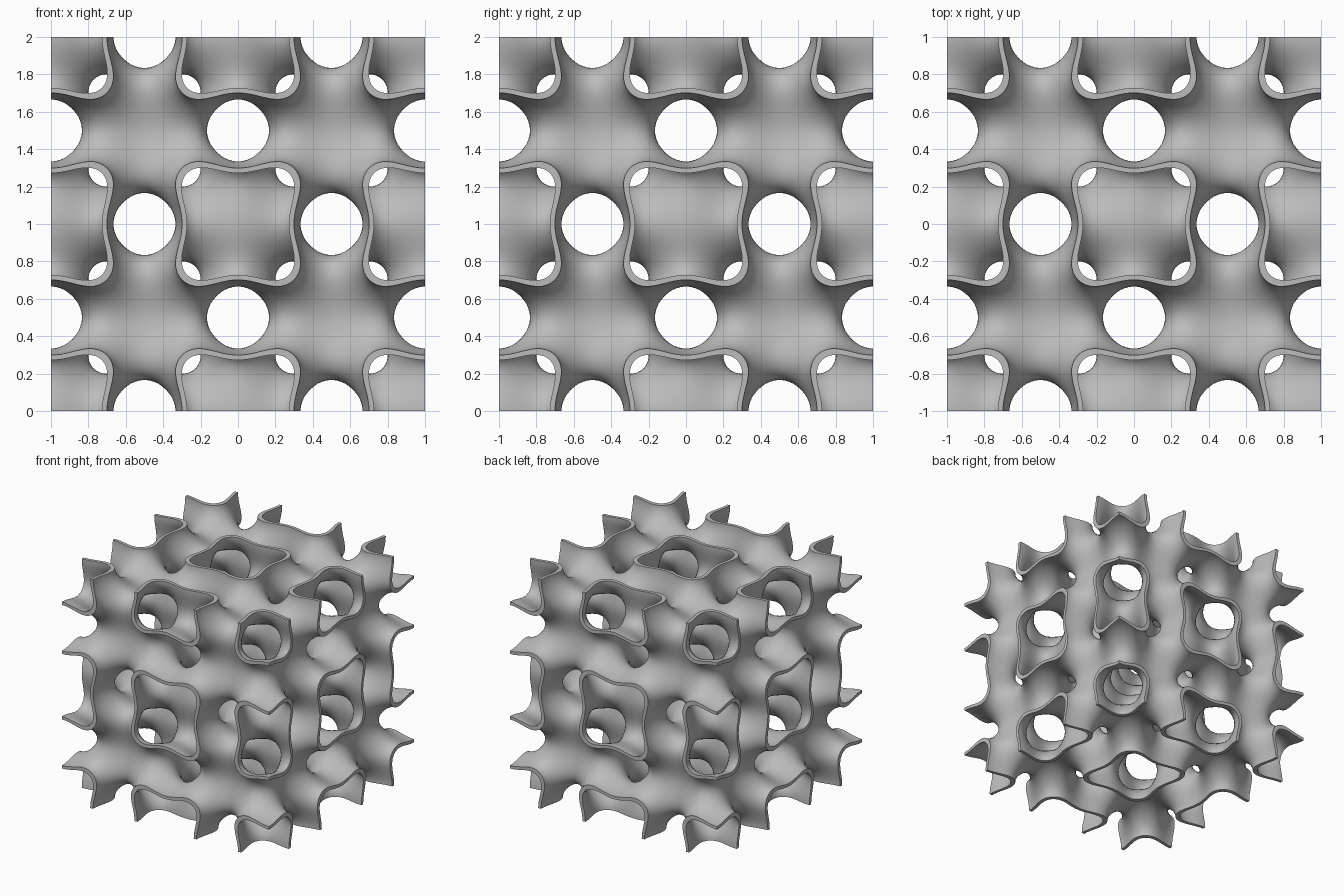
import bpy
import bmesh
from math import cos, tau, radians
from mathutils import Vector

WALL = 0.4          # level offset either side of the middle surface
ALONG, ACROSS = 10, 12   # divisions per hexagon edge, and along the tube

cube = bpy.data.objects.get("Cube")
if cube:
    bpy.data.objects.remove(cube, do_unlink=True)


def field(p):
    """Periodic body-centred lattice surface with a period of one unit."""
    a, b, c = (cos(tau * v) for v in p)
    doubles = sum(cos(2 * tau * v) for v in p)
    return 2 * (a * b + b * c + c * a) - doubles


def crossing(start, end, level):
    """Point between start and end where the field reaches the level."""
    low, high = 0.0, 1.0
    for _ in range(32):
        mid = (low + high) / 2
        if field(start.lerp(end, mid)) < level:
            low = mid
        else:
            high = mid
    return start.lerp(end, low)


# Hexagon of cube edges that circles the diagonal of one eighth cell
corners = [Vector(c) / 2 for c in ((1, 0, 0), (1, 1, 0), (0, 1, 0),
                                   (0, 1, 1), (0, 0, 1), (1, 0, 1))]
ring, rim_axis = [], []
for i, start in enumerate(corners):
    end = corners[(i + 1) % 6]
    axis = next(a for a in range(3) if start[a] == end[a] == 0)
    for k in range(ALONG):
        ring.append(start.lerp(end, k / ALONG))
        rim_axis.append(axis)
count = len(ring)

# Both skins of the tubular wall in that eighth cell
skins = []
for level in (-WALL, WALL):
    for row in range(ACROSS + 1):
        d = row / ACROSS / 2
        skins += [crossing(p, Vector((d, d, d)), level) for p in ring]
skin_size = count * (ACROSS + 1)

# Reflect the eighth cell through the whole block, closing the cut outer edges
verts, faces = [], []
steps = range(4)
for cell in ((i, j, k) for i in steps for j in steps for k in steps):
    base = len(verts)
    for p in skins:
        q = [n / 2 - 1 + (0.5 - v if n % 2 else v) for n, v in zip(cell, p)]
        verts.append((q[0], q[1], q[2] + 1))
    for s in range(count):
        t = (s + 1) % count
        for skin in (base, base + skin_size):
            for row in range(ACROSS):
                r = skin + row * count
                faces.append((r + s, r + t, r + count + t, r + count + s))
        if cell[rim_axis[s]] in (0, 3):
            inner = base + skin_size
            faces.append((base + s, base + t, inner + t, inner + s))

mesh = bpy.data.meshes.new("lattice_wall")
mesh.from_pydata(verts, [], faces)
bm = bmesh.new()
bm.from_mesh(mesh)
bmesh.ops.remove_doubles(bm, verts=bm.verts, dist=1e-4)
bmesh.ops.recalc_face_normals(bm, faces=bm.faces)
bm.to_mesh(mesh)
bm.free()

lattice = bpy.data.objects.new("lattice_wall", mesh)
bpy.context.collection.objects.link(lattice)

# Plain grey finish
grey = bpy.data.materials.new("plain_grey")
grey.use_nodes = True
colour = (0.5, 0.5, 0.5, 1)
grey.diffuse_color = colour
grey.node_tree.nodes["Principled BSDF"].inputs["Base Color"].default_value = colour
mesh.materials.append(grey)

bpy.ops.object.select_all(action="DESELECT")
lattice.select_set(True)
bpy.context.view_layer.objects.active = lattice
bpy.ops.object.shade_smooth_by_angle(angle=radians(40))
